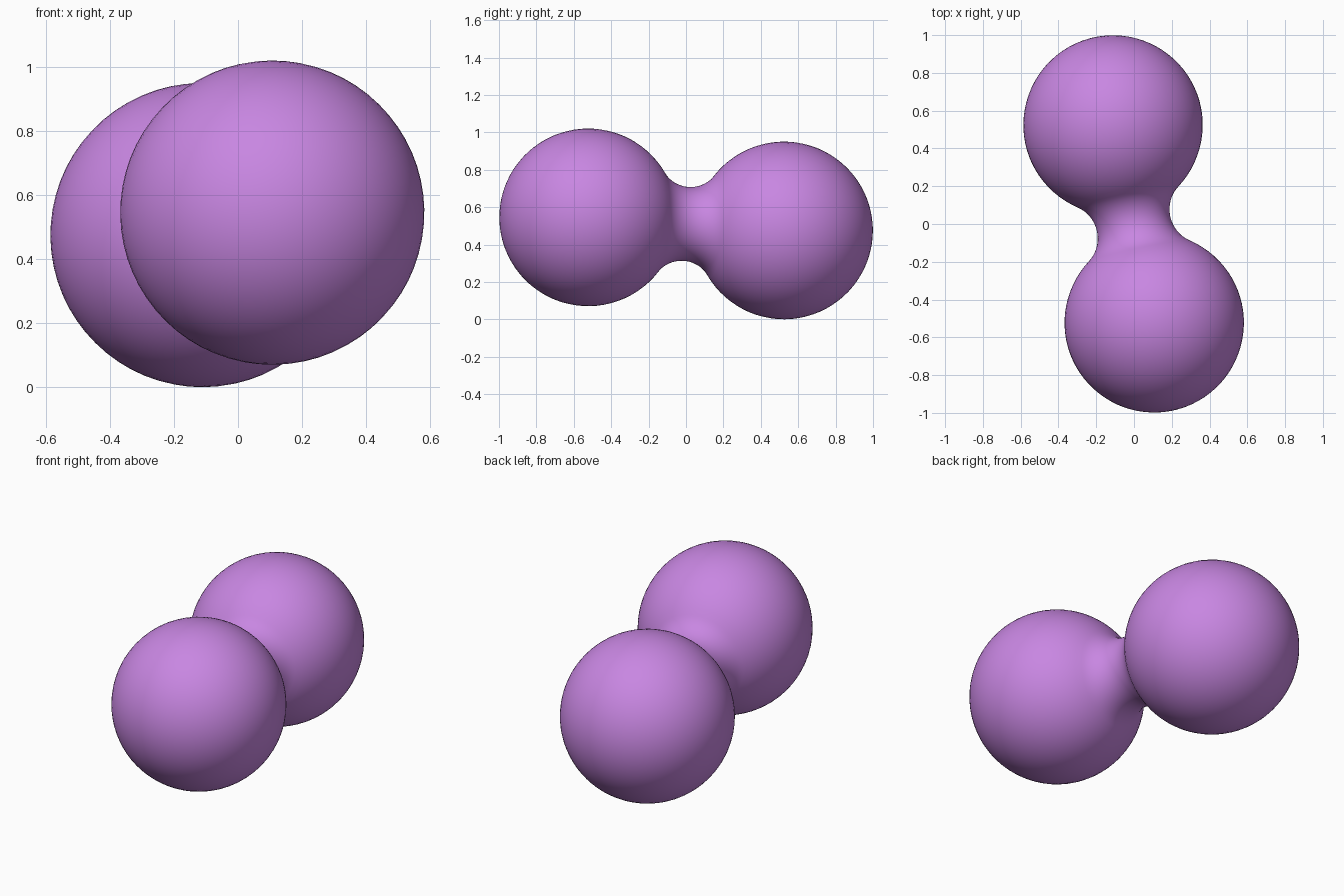
import bpy, bmesh
from math import sin, cos, pi, atan2
from mathutils import Vector

if "Cube" in bpy.data.objects:
    bpy.data.objects.remove(bpy.data.objects["Cube"])

# Two equal balls joined by a smooth concave neck
front = Vector((0.107, -0.523, 0.546))
back = Vector((-0.111, 0.524, 0.476))
R, NECK, SEG = 0.475, 0.198, 64
mid = (front + back) / 2
axis = back - front
h = axis.length / 2

# Fillet arc tangent to both balls, with the neck radius at the middle
f = (h * h + NECK ** 2 - R * R) / (2 * (R - NECK))
c = NECK + f
a = atan2(c, h)

# Half profile as (distance along axis, radius), from the neck to the back pole
half = [(f * cos(t), c - f * sin(t)) for t in
        [pi / 2 + (a - pi / 2) * i / 10 for i in range(11)]]
half += [(h - R * cos(t), R * sin(t)) for t in
         [a + (pi - a) * i / 32 for i in range(1, 32)]]
profile = [(-x, r) for x, r in reversed(half[1:])] + half

# Spin the profile round the axis
rot = Vector((0, 0, 1)).rotation_difference(axis.normalized())
place = lambda x, y, z: mid + rot @ Vector((x, y, z))
bm = bmesh.new()
rings = [[bm.verts.new(place(r * cos(2 * pi * k / SEG), r * sin(2 * pi * k / SEG), z))
          for k in range(SEG)] for z, r in profile]
poles = [bm.verts.new(place(0, 0, s * (h + R))) for s in (-1, 1)]
for k in range(SEG):
    n = (k + 1) % SEG
    for p, q in zip(rings, rings[1:]):
        bm.faces.new((p[k], p[n], q[n], q[k]))
    bm.faces.new((poles[0], rings[0][n], rings[0][k]))
    bm.faces.new((poles[1], rings[-1][k], rings[-1][n]))
bmesh.ops.recalc_face_normals(bm, faces=bm.faces)
for face in bm.faces:
    face.smooth = True

mesh = bpy.data.meshes.new("merged_balls")
bm.to_mesh(mesh)
bm.free()
mat = bpy.data.materials.new("purple")
mat.diffuse_color = (0.58, 0.24, 0.76, 1)
mat.use_nodes = True
mat.node_tree.nodes["Principled BSDF"].inputs["Base Color"].default_value = mat.diffuse_color
mesh.materials.append(mat)
bpy.context.collection.objects.link(bpy.data.objects.new("merged_balls", mesh))
